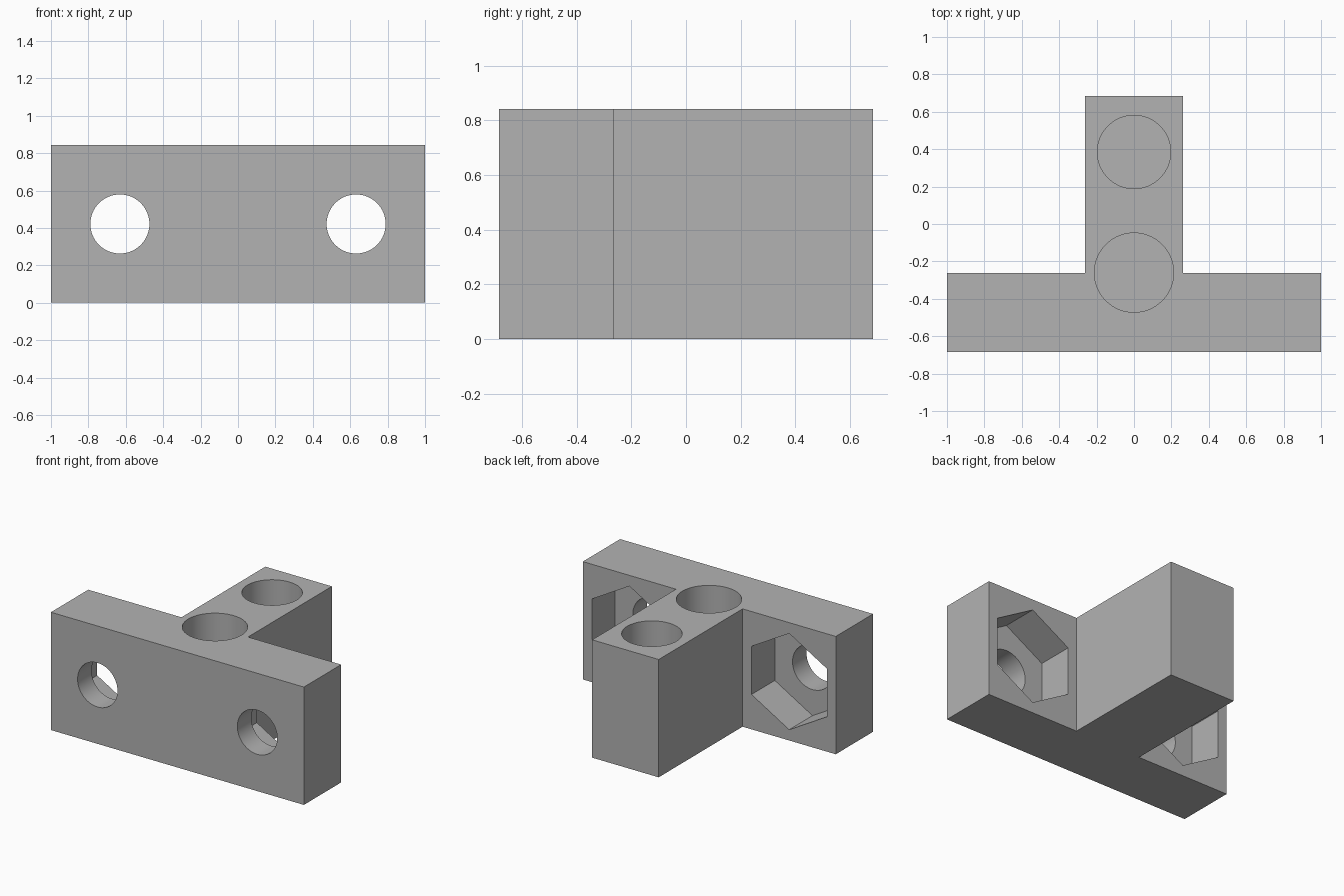
import bpy, bmesh, math
from mathutils import Matrix

cube = bpy.data.objects.get("Cube")
if cube:
    bpy.data.objects.remove(cube, do_unlink=True)

U = 1 / 9.5                       # one millimetre in model units
HEIGHT, WIDTH, DEPTH = 8 * U, 19 * U, 13 * U
PLATE, STEM = 4 * U, 5 * U        # plate thickness, stem width
FRONT, BACK = -DEPTH / 2, DEPTH / 2
SHOULDER = FRONT + PLATE

grey = bpy.data.materials.new("plain grey")
grey.use_nodes = True
colour = (0.448, 0.448, 0.448, 1)
grey.diffuse_color = colour
grey.node_tree.nodes["Principled BSDF"].inputs["Base Color"].default_value = colour


def finish(bm, name):
    bmesh.ops.recalc_face_normals(bm, faces=bm.faces)
    mesh = bpy.data.meshes.new(name)
    bm.to_mesh(mesh)
    bm.free()
    mesh.materials.append(grey)
    obj = bpy.data.objects.new(name, mesh)
    bpy.context.collection.objects.link(obj)
    return obj


# T-shaped body, extruded upwards
half = [(WIDTH / 2, FRONT), (WIDTH / 2, SHOULDER), (STEM / 2, SHOULDER), (STEM / 2, BACK)]
outline = half + [(-x, y) for x, y in reversed(half)]
bm = bmesh.new()
base = bm.faces.new([bm.verts.new((x, y, 0)) for x, y in outline])
top = bmesh.ops.extrude_face_region(bm, geom=[base])["geom"]
bmesh.ops.translate(bm, vec=(0, 0, HEIGHT),
                    verts=[v for v in top if isinstance(v, bmesh.types.BMVert)])
body = finish(bm, "t_bracket")


def cut(name, sides, radius, length, centre, along_y=False):
    """Subtract a prism from the body."""
    bm = bmesh.new()
    turn = Matrix.Rotation(math.pi / 2 if along_y else 0, 4, "X")
    bmesh.ops.create_cone(bm, cap_ends=True, segments=sides, radius1=radius, radius2=radius,
                          depth=length, matrix=Matrix.Translation(centre) @ turn)
    cutter = finish(bm, name)
    cutter.hide_render = True
    mod = body.modifiers.new(name, "BOOLEAN")
    mod.operation, mod.solver, mod.object = "DIFFERENCE", "EXACT", cutter
    bpy.ops.object.select_all(action="DESELECT")
    body.select_set(True)
    bpy.context.view_layer.objects.active = body
    bpy.ops.object.modifier_apply(modifier=mod.name)
    bpy.data.objects.remove(cutter, do_unlink=True)


# Screw holes with hexagonal nut pockets behind
POCKET = 2.5 * U
for side in (-1, 1):
    x = side * 6 * U
    cut("screw_hole", 64, 1.5 * U, 1, (x, FRONT, HEIGHT / 2), True)
    cut("nut_pocket", 6, 0.344, POCKET * 2, (x, SHOULDER, HEIGHT / 2), True)

# Blind round sockets in the top
SOCKET = 6 * U
for y, radius in ((-0.26, 0.212), (0.385, 0.196)):
    cut("top_socket", 64, radius, SOCKET * 2, (0, y, HEIGHT))

bpy.ops.object.shade_smooth_by_angle(angle=math.radians(30))
